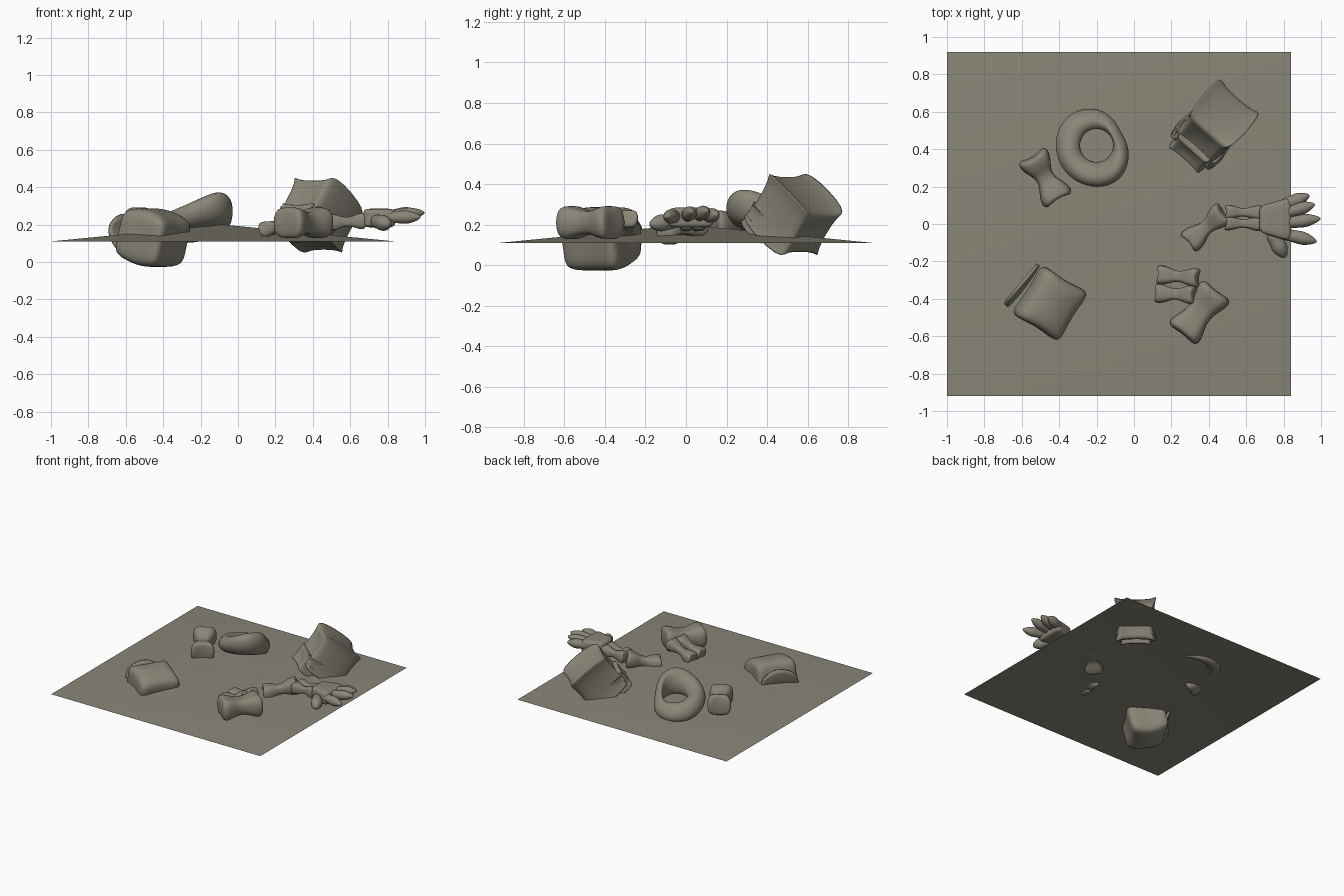
import bpy, bmesh, math
from mathutils import Vector, Matrix

if "Cube" in bpy.data.objects:
    bpy.data.objects.remove(bpy.data.objects["Cube"])

mat = bpy.data.materials.new("grey_brown_stone")
mat.diffuse_color = (0.25, 0.235, 0.185, 1)
mat.use_nodes = True
mat.node_tree.nodes["Principled BSDF"].inputs["Base Color"].default_value = mat.diffuse_color


def finish(name, bm, subdiv=2):
    bmesh.ops.recalc_face_normals(bm, faces=bm.faces)
    me = bpy.data.meshes.new(name)
    bm.to_mesh(me)
    bm.free()
    me.materials.append(mat)
    me.polygons.foreach_set("use_smooth", [True] * len(me.polygons))
    ob = bpy.data.objects.new(name, me)
    bpy.context.collection.objects.link(ob)
    if subdiv:
        m = ob.modifiers.new("subdivide", "SUBSURF")
        m.levels = m.render_levels = subdiv
    return ob


def bone(name, a, b, w, h, waist=0.5, notch=0.12):
    """Dumbbell bone from a to b with notched, knobbly ends."""
    a, b = Vector(a), Vector(b)
    d = b - a
    side = Vector((-d.y, d.x, 0)).normalized()
    up = d.normalized().cross(side).normalized()
    bm = bmesh.new()
    rings = []
    for t, s, n in ((0, .95, notch), (.12, 1.12, .02), (.3, .9, 0), (.42, waist, 0),
                    (.58, waist, 0), (.7, .9, 0), (.88, 1.12, -.02), (1, .95, -notch)):
        ring = []
        for i, j in ((-1, 1), (0, .85), (1, 1), (1, -1), (0, -.85), (-1, -1)):
            tt = t + (n if i == 0 else 0)
            ring.append(bm.verts.new(a + d * tt + side * i * w * s + up * j * h * s))
        rings.append(ring)
    for r, q in zip(rings, rings[1:]):
        for k in range(6):
            bm.faces.new((r[k], r[(k + 1) % 6], q[(k + 1) % 6], q[k]))
    for r in (rings[0], rings[-1]):
        bm.faces.new((r[0], r[1], r[4], r[5]))
        bm.faces.new((r[1], r[2], r[3], r[4]))
    return finish(name, bm)


def frustum(name, a, b, r0, r1, flat=1.0, sides=6):
    """Tapered piece with a bulge, used for fingers."""
    a, b = Vector(a), Vector(b)
    d = b - a
    side = Vector((-d.y, d.x, 0)).normalized()
    up = d.normalized().cross(side)
    bm = bmesh.new()
    rings = []
    for t, r in ((0, r0), (.35, r0 * .85), (.6, r0 * 1.1), (.8, r0 * .8), (1, r1)):
        rings.append([bm.verts.new(a + d * t + side * r * math.cos(k * math.tau / sides)
                      + up * r * flat * math.sin(k * math.tau / sides)) for k in range(sides)])
    for r, q in zip(rings, rings[1:]):
        for k in range(sides):
            bm.faces.new((r[k], r[(k + 1) % sides], q[(k + 1) % sides], q[k]))
    bm.faces.new(rings[0])
    bm.faces.new(rings[-1])
    return finish(name, bm)


def block(name, m, size, shape=None, bevel=0.03, subdiv=2):
    """Bevelled, smoothed box placed by matrix m; shape(co) bends it first."""
    bm = bmesh.new()
    bmesh.ops.create_cube(bm, size=1)
    if shape:
        bmesh.ops.subdivide_edges(bm, edges=bm.edges, cuts=2, use_grid_fill=True)
        for v in bm.verts:
            v.co = shape(v.co.copy())
    for v in bm.verts:
        v.co = m @ Vector((v.co.x * size[0], v.co.y * size[1], v.co.z * size[2]))
    if not shape:
        bmesh.ops.bevel(bm, geom=bm.edges[:], offset=bevel, segments=1, affect='EDGES')
    return finish(name, bm, subdiv)


def frame(x, y, z, loc):
    m = Matrix((x, y, z)).transposed().to_4x4()
    m.translation = Vector(loc)
    return m


# ground: square sheet with a raised middle
bm = bmesh.new()
bmesh.ops.create_grid(bm, x_segments=2, y_segments=2, size=0.92)
for v in bm.verts:
    v.co += Vector((-0.08, 0, 0.2 if v.co.length < 0.1 else 0.11))
finish("ground", bm, 0)

# skull: tilted cranium facing front left, with eye holes, nose and jaw
h = Vector((-0.66, -0.75, 0)).normalized()
p = math.radians(38)
f = h * math.cos(p) + Vector((0, 0, math.sin(p)))
u = -h * math.sin(p) + Vector((0, 0, math.cos(p)))
s = u.cross(f)
c = Vector((0.43, 0.53, 0.25))
skull = block("cranium", frame(s, f, u, c), (0.27, 0.27, 0.27), bevel=0.055)
jaw = block("jaw", frame(s, f, u, c + f * 0.09 - u * 0.12), (0.21, 0.15, 0.13), bevel=0.03)
for k, w in ((-1, .085), (1, .085), (0, .035)):
    drop = 0.035 if k else 0.1
    cut = block("socket_cutter", frame(s, f, u, c + f * 0.15 + s * k * 0.066 - u * drop),
                (w, .12, .085 if k else .04), bevel=0.015, subdiv=1)
    cut.hide_render = True
    cut.hide_viewport = True
    for target in (skull, jaw):
        b = target.modifiers.new("socket", "BOOLEAN")
        b.object = cut
        b.solver = "EXACT"
for k in (-1, 1):
    block("cheek", frame(s, f, u, c + f * 0.1 + s * k * 0.11 - u * 0.085), (.05, .09, .06), bevel=.015)

# pelvis: lumpy tilted ring
bm = bmesh.new()
outer = (.17, .145, .175, .2, .22, .23, .225, .225, .225, .23, .23, .2)
rise = (.04, .0, -.01, -.02, .0, .0, .01, .0, .0, .02, .05, .05)
rings = []
for k in range(12):
    a = k * math.tau / 12
    slope = 0.06 * math.cos(a - math.radians(-60))
    ring = []
    for rr, z in ((.085, .0), (.10, .055), (outer[k] - .05, .085), (outer[k] + .01, .03),
                  (outer[k], -.045), (.12, -.07)):
        ring.append(bm.verts.new((-.2 + rr * math.cos(a), .42 + rr * math.sin(a),
                                  .205 + z + slope * rr / .2 + rise[k] * (z > 0))))
    rings.append(ring)
for k in range(12):
    r, q = rings[k], rings[(k + 1) % 12]
    for i in range(6):
        bm.faces.new((r[i], r[(i + 1) % 6], q[(i + 1) % 6], q[i]))
finish("pelvis", bm)


# rib cage: pinched pillow lying half buried, with a leaning wall beside it
def pinch(v):
    k = 1 - 0.5 * (0.25 - v.y * v.y)
    j = 1 - 0.5 * (0.25 - v.x * v.x)
    bulge = 1 + 0.25 * (0.25 - v.x * v.x) * 4
    return Vector((v.x * k, v.y * j, v.z * bulge))


ax = Vector((0.85, -0.52, -0.25)).normalized()
ay = Vector((-0.52, -0.85, 0)).normalized()
block("rib_cage", frame(ax, ay, ax.cross(ay) * -1 if ax.cross(ay).z < 0 else ax.cross(ay),
                        (-.455, -.42, .13)), (.30, .33, .25), pinch)
bm = bmesh.new()
cols = []
for t in (0, .33, .67, 1):
    top = Vector((-.7, -.42, .2)).lerp(Vector((-.52, -.21, .2)), t)
    top.z += .07 * math.sin(math.pi * t)
    low = Vector((-.62, -.48, .03)).lerp(Vector((-.46, -.25, .03)), t)
    mid = (top + low) / 2 + Vector((-.03, .02, 0))
    cols.append([bm.verts.new(x) for x in (low, mid, top)])
for a, b in zip(cols, cols[1:]):
    for i in range(2):
        bm.faces.new((a[i], b[i], b[i + 1], a[i + 1]))
wall = finish("rib_wall", bm)
wall.modifiers.new("thickness", "SOLIDIFY").thickness = 0.02

# loose bones
bone("thigh_bone", (-.555, .38, .22), (-.395, .115, .19), .085, .08, .6)
bone("shin_bone", (.45, -.345, .21), (.25, -.6, .21), .095, .085, .75, .06)
bone("short_bone_left", (.105, -.37, .16), (.34, -.38, .24), .05, .045, .6)
bone("short_bone_right", (.115, -.27, .16), (.36, -.29, .24), .05, .045, .6)

# arm: upper bone, paired forearm bones, hand
bone("upper_arm", (.28, -.11, .15), (.495, .075, .21), .065, .06, .6)
for y in (.065, .005):
    bone("forearm", (.475, y, .21), (.695, y - .005, .22), .038, .045, .6)
block("palm", frame(Vector((1, 0, 0)), Vector((0, 1, 0)), Vector((0, 0, 1)), (.755, .025, .235)),
      (.17, .19, .1), lambda v: Vector((v.x, v.y * (1.0 + .5 * v.x), v.z)))
for y0, tip in ((.09, (.94, .155, .25)), (.05, (.97, .105, .27)), (.0, (1.0, .03, .265)),
                (-.045, (.98, -.095, .24))):
    frustum("finger", (.77, y0, .24), tip, .042, .008)
frustum("thumb", (.73, -.04, .22), (.81, -.18, .2), .05, .015)
